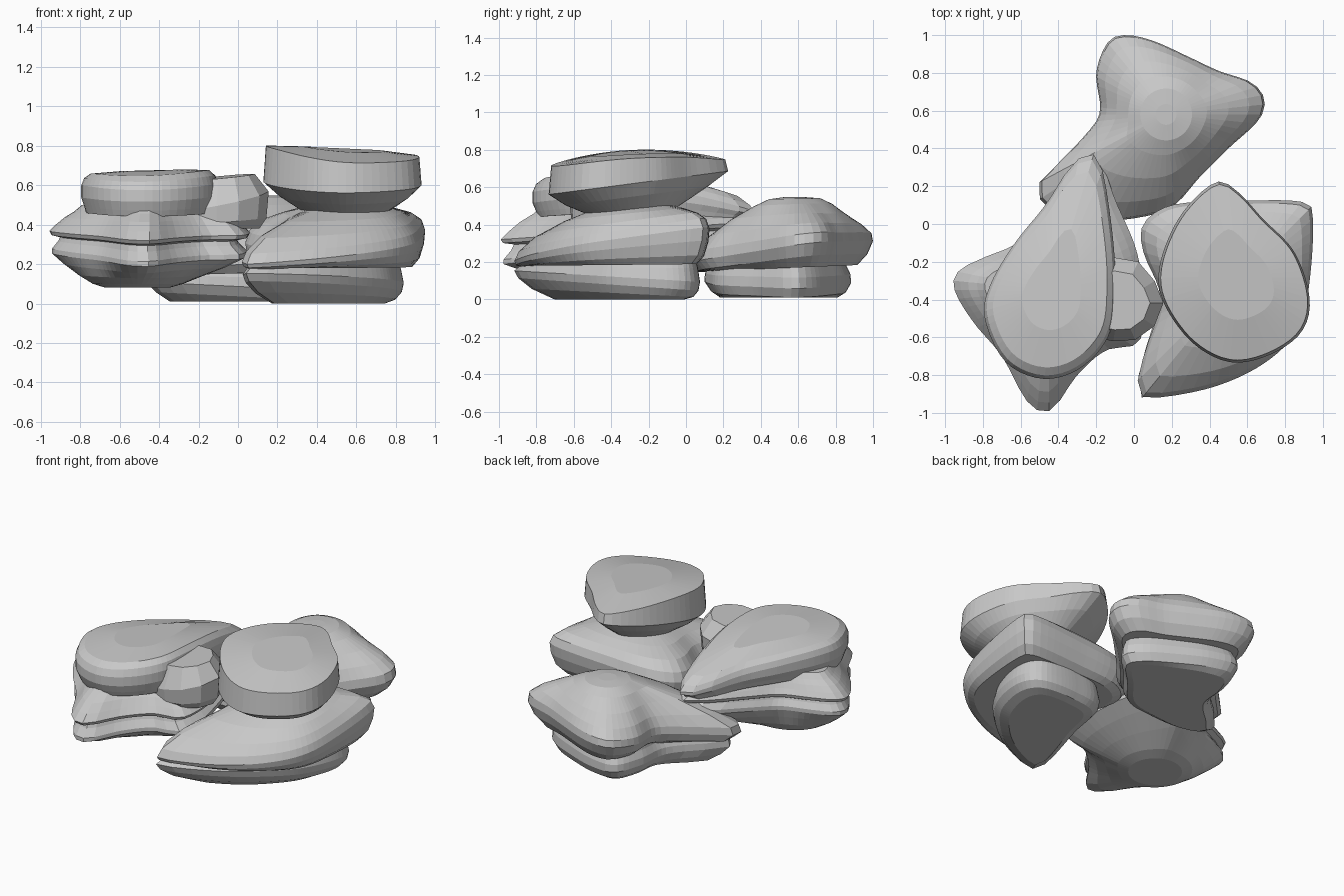
import bpy
import bmesh
import math
from mathutils import Vector

default_cube = bpy.data.objects.get("Cube")
if default_cube:
    bpy.data.objects.remove(default_cube, do_unlink=True)

# One plain stone colour
stone = bpy.data.materials.new("grey_stone")
stone.use_nodes = True
stone_colour = (0.58, 0.58, 0.58, 1)
stone.diffuse_color = stone_colour
stone.node_tree.nodes["Principled BSDF"].inputs["Base Color"].default_value = stone_colour


def closed_curve(points, steps=30):
    """Sample a closed smooth curve through the outline points."""
    samples = []
    count = len(points)
    for i in range(count):
        before, start, end, after = (Vector(points[(i + k - 1) % count]) for k in range(4))
        for step in range(steps):
            t = step / steps
            samples.append(0.5 * (2 * start + (end - before) * t
                                  + (2 * before - 5 * start + 4 * end - after) * t ** 2
                                  + (3 * start - before - 3 * end + after) * t ** 3))
    return samples


def spokes(points, focus, sides):
    """Pick evenly turned points of the outline as offsets from the focus."""
    offsets = [sample - focus for sample in closed_curve(points)]
    result = []
    for side in range(sides):
        angle = math.tau * side / sides
        direction = Vector((math.cos(angle), math.sin(angle)))
        result.append(max(offsets, key=lambda offset: offset.normalized().dot(direction)))
    return result


def ring(scale, height, circle=0, slope_x=0, slope_y=0, bend=0):
    """One level of a stone; circle blends its outline towards a round one."""
    def place(offset, mean_radius):
        x, y = offset.lerp(offset.normalized() * mean_radius, circle) * scale
        z = height + slope_x * x + slope_y * y + bend * y * y
        return Vector((x, y, max(z, 0)))
    return place


def stone_part(name, points, focus, rings, sides=64):
    """Loft one stone through its rings, from the bottom up."""
    centre = Vector((*focus, 0))
    offsets = spokes(points, Vector(focus), sides)
    mean_radius = sum(offset.length for offset in offsets) / sides
    bm = bmesh.new()
    loops = [[bm.verts.new(centre + place(offset, mean_radius)) for offset in offsets]
             for place in rings]
    for lower, upper in zip(loops, loops[1:]):
        for i in range(sides):
            j = (i + 1) % sides
            bm.faces.new((lower[i], lower[j], upper[j], upper[i]))
    bm.faces.new(list(reversed(loops[0])))
    bm.faces.new(loops[-1])
    mesh = bpy.data.meshes.new(name)
    bm.to_mesh(mesh)
    bm.free()
    mesh.materials.append(stone)
    bpy.context.collection.objects.link(bpy.data.objects.new(name, mesh))


# Right-hand stack: foot, bulging body and slanted cap
foot_outline = [(.02, -.89), (.11, -.91), (.38, -.78), (.6, -.6), (.77, -.38), (.84, -.1),
                (.76, .05), (.5, .07), (.27, 0), (.18, -.3), (.05, -.7)]
stone_part("tall_stack_foot", foot_outline, (.52, -.2), [
    ring(.7, 0),
    ring(.87, .025, slope_y=-.05),
    ring(.97, .065, slope_y=-.07),
    ring(1, .11, slope_y=-.06),
    ring(.96, .17, slope_y=-.01),
    ring(.9, .24),
])

body_outline = [(.02, -.88), (.11, -.92), (.43, -.86), (.7, -.73), (.87, -.55), (.93, -.3),
                (.945, .05), (.87, .12), (.5, .12), (.2, .1), (.05, 0), (.05, -.15),
                (.14, -.4), (.05, -.7)]
stone_part("tall_stack_body", body_outline, (.55, -.3), [
    ring(.84, .185, slope_y=.01),
    ring(.93, .21, slope_x=.03, slope_y=.04),
    ring(.985, .26, slope_x=.05, slope_y=.09),
    ring(1, .31, slope_x=.06, slope_y=.13),
    ring(.96, .36, slope_x=.05, slope_y=.14),
    ring(.85, .41, circle=.1, slope_x=.03, slope_y=.13),
    ring(.66, .455, circle=.4, slope_x=.02, slope_y=.1),
    ring(.44, .49, circle=.9, slope_y=.08),
])

cap_outline = [(.43, .22), (.55, .17), (.68, .03), (.85, -.15), (.93, -.4), (.88, -.58),
               (.7, -.7), (.5, -.73), (.3, -.62), (.15, -.4), (.14, -.2), (.25, .05)]
stone_part("tall_stack_cap", cap_outline, (.55, -.28), [
    ring(.48, .445, circle=.8, slope_y=.08),
    ring(.54, .47, circle=.7, slope_y=.1),
    ring(.82, .55, circle=.25, slope_y=.13),
    ring(1, .62, slope_y=.13),
    ring(.97, .775, slope_x=-.06, slope_y=.04, bend=-.22),
    ring(.5, .785, slope_x=-.05, slope_y=.03, bend=-.22),
])

# Left-hand stack: dished hull, thin slab, rounded cap and a side boulder
slab_outline = [(-.24, .36), (-.17, .32), (-.1, .13), (0, -.1), (.04, -.27), (.06, -.45),
                (.02, -.63), (-.15, -.67), (-.3, -.8), (-.42, -.97), (-.5, -.99),
                (-.58, -.92), (-.7, -.7), (-.85, -.52), (-.95, -.35), (-.93, -.25),
                (-.8, -.18), (-.62, -.1), (-.5, .05), (-.35, .26)]
stone_part("wide_stack_hull", slab_outline, (-.51, -.41), [
    ring(.34, .08, circle=1),
    ring(.48, .1, circle=.9),
    ring(.66, .145, circle=.55, slope_y=.05),
    ring(.83, .195, circle=.2, slope_y=.09),
    ring(.97, .245, slope_y=.1),
    ring(.97, .27, slope_y=.1),
    ring(.9, .31, slope_y=.09),
    ring(.86, .35, slope_y=.07),
])
stone_part("wide_stack_slab", slab_outline, (-.45, -.35), [
    ring(.86, .33, slope_y=.07),
    ring(.98, .345, slope_y=.07),
    ring(1, .365, slope_y=.07),
    ring(.93, .4, slope_y=.06),
    ring(.85, .435, circle=.05, slope_y=.04),
    ring(.76, .465, circle=.15, slope_y=.02),
    ring(.68, .5, circle=.2),
])

loaf_outline = [(-.26, .36), (-.18, .33), (-.12, 0), (-.1, -.3), (-.13, -.58), (-.28, -.76),
                (-.48, -.82), (-.68, -.73), (-.79, -.5), (-.76, -.32), (-.63, -.1),
                (-.47, .1), (-.34, .3)]
stone_part("wide_stack_cap", loaf_outline, (-.43, -.35), [
    ring(.93, .46, bend=-.1),
    ring(.96, .495, bend=-.12),
    ring(1, .54, slope_x=.01, slope_y=-.02, bend=-.15),
    ring(1, .6, slope_x=.01, slope_y=-.04, bend=-.2),
    ring(.96, .64, slope_x=.02, slope_y=-.05, bend=-.22),
    ring(.87, .665, slope_x=.03, slope_y=-.05, bend=-.22),
    ring(.45, .675, slope_x=.03, slope_y=-.03, bend=-.2),
])

boulder_outline = [(-.3, -.5), (-.24, -.22), (-.03, -.18), (.09, -.27), (.16, -.45),
                   (.09, -.56), (.03, -.61), (-.2, -.61)]
stone_part("side_boulder", boulder_outline, (-.08, -.42), [
    ring(.8, .38),
    ring(.95, .41, slope_x=.1),
    ring(1, .52, slope_x=.2, slope_y=.1),
    ring(.7, .64, slope_x=.1, slope_y=.04),
], sides=11)

# Back mound: low foot and round-topped dome
mound_foot_outline = [(-.08, .87), (.1, .86), (.32, .77), (.5, .67), (.56, .56), (.4, .38),
                      (.22, .18), (0, .12), (-.28, .1), (-.46, .17), (-.41, .27),
                      (-.2, .48), (-.16, .7)]
stone_part("mound_foot", mound_foot_outline, (.13, .52), [
    ring(.8, .01),
    ring(.92, .03, slope_x=-.05),
    ring(1, .08, slope_x=-.05),
    ring(.99, .13, slope_x=-.03),
    ring(.93, .18),
    ring(.9, .22),
])

mound_outline = [(-.05, 1), (.1, .97), (.3, .88), (.45, .81), (.62, .75), (.69, .66),
                 (.66, .55), (.5, .4), (.35, .25), (.2, .09), (0, .03), (-.22, .02),
                 (-.43, .07), (-.52, .18), (-.45, .27), (-.25, .48), (-.18, .6),
                 (-.2, .8), (-.14, .96)]
stone_part("mound_dome", mound_outline, (.17, .58), [
    ring(.8, .17, slope_y=.04),
    ring(.93, .21, slope_x=.03, slope_y=.1),
    ring(1, .27, slope_x=.04, slope_y=.12),
    ring(.98, .32, slope_x=.05, slope_y=.11),
    ring(.86, .38, circle=.15, slope_x=.05, slope_y=.08),
    ring(.67, .445, circle=.4, slope_x=.04, slope_y=.04),
    ring(.46, .505, circle=.8, slope_x=.02, slope_y=.03),
    ring(.3, .538, circle=1, slope_y=.02),
    ring(.12, .547, circle=1),
])
